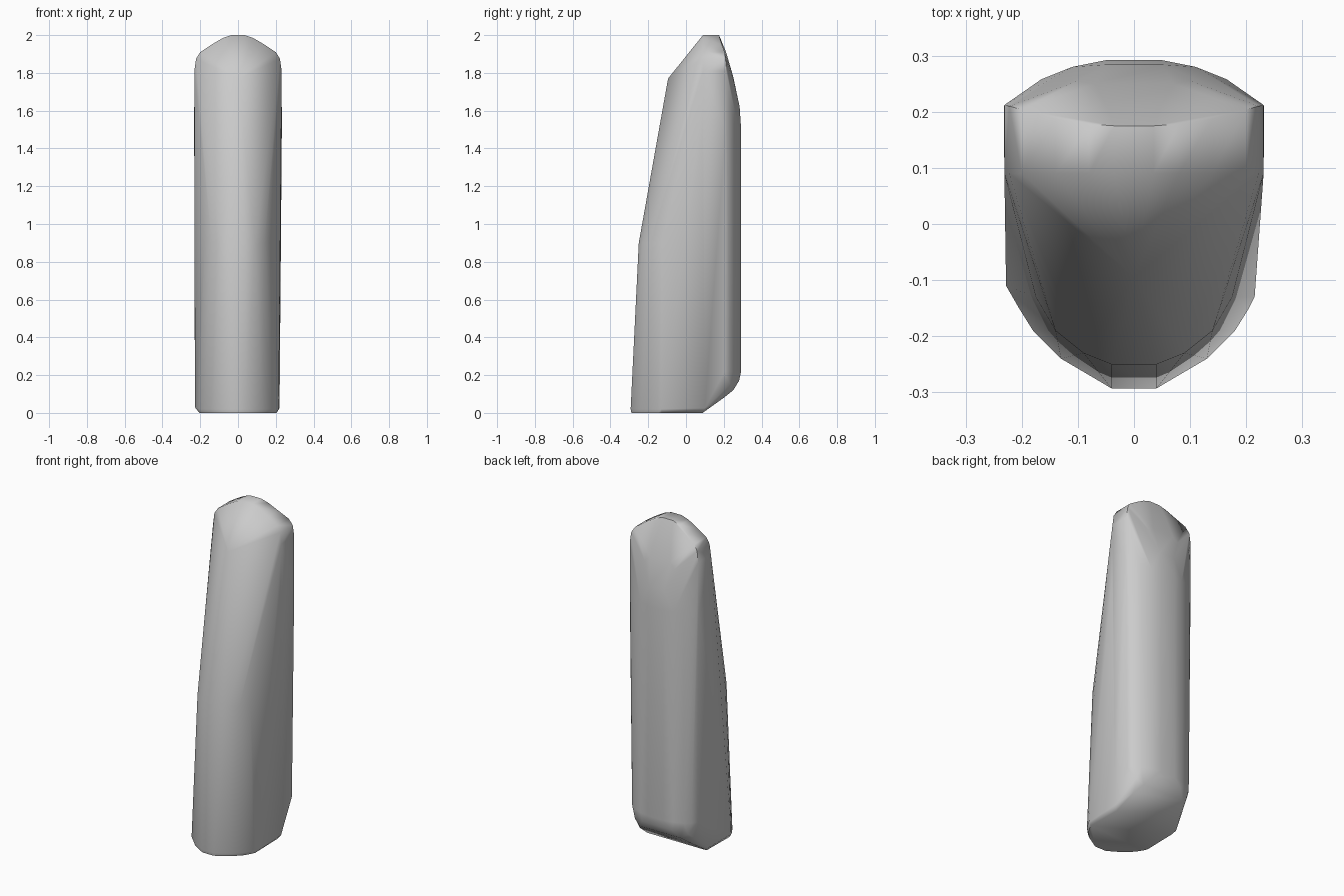
import bpy, bmesh, math

cube = bpy.data.objects.get("Cube")
if cube:
    bpy.data.objects.remove(cube, do_unlink=True)

grey = bpy.data.materials.new("plain grey")
grey.use_nodes = True
grey.diffuse_color = (0.6, 0.6, 0.6, 1)
grey.node_tree.nodes["Principled BSDF"].inputs["Base Color"].default_value = (0.6, 0.6, 0.6, 1)

# Half outlines of the block
back_curve = [(0.05, 0.292), (0.11, 0.28), (0.165, 0.258), (0.2, 0.232)]
front_curve = [(0.04, -0.25), (0.09, -0.23), (0.14, -0.19), (0.175, -0.13)]
foot_curve = [(0.04, -0.293), (0.13, -0.24), (0.18, -0.19), (0.205, -0.15), (0.215, -0.13)]
crown = [(0.035, 2.0, 0.175), (0.08, 1.985, 0.178), (0.14, 1.95, 0.188),
         (0.2, 1.91, 0.204), (0.222, 1.875, 0.21), (0.231, 1.81, 0.212)]

half = []
# Domed crown: front rim and back rim
for x, z, y in crown:
    half += [(x, 0.09, z), (x, y, z)]
# Rounded back, bulging gradually below the crown
half += [(x, y, 1.5) for x, y in back_curve]
half += [(x, y, 0.22) for x, y in back_curve]
half += [(0.05, 0.284, 1.62), (0.1, 0.255, 1.75), (0.07, 0.25, 1.78), (0.05, 0.212, 1.91)]
# Straight sides
half += [(0.232, 0.21, 1.5), (0.231, 0.09, 1.5), (0.22, 0.205, 0.22)]
# Rounded front at the bend
half += [(x, y, 0.9) for x, y in front_curve]
# Foot with a thin bevelled edge
half += [(x, y, 0.02) for x, y in foot_curve] + [(0.22, 0.1, 0.025)]
half += [(x * 0.95, y * 0.985, 0) for x, y in foot_curve] + [(0.2, 0.088, 0)]
# Rounded heel
half += [(0.1, 0.281, 0.17), (0.18, 0.235, 0.15), (0.14, 0.25, 0.12), (0.17, 0.2, 0.08)]

points = [(s * x, y, z) for x, y, z in half for s in (1, -1)]
points += [(0, -0.095, 1.77), (-0.228, -0.11, 0.03)]

# Wrap the outlines into one solid
bm = bmesh.new()
for p in points:
    bm.verts.new(p)
hull = bmesh.ops.convex_hull(bm, input=bm.verts[:])
loose = [v for v in bm.verts if not v.link_faces]
bmesh.ops.delete(bm, geom=loose, context='VERTS')
bmesh.ops.dissolve_limit(bm, angle_limit=math.radians(0.5), verts=bm.verts[:], edges=bm.edges[:])
bmesh.ops.recalc_face_normals(bm, faces=bm.faces[:])
mesh = bpy.data.meshes.new("body")
bm.to_mesh(mesh)
bm.free()
mesh.materials.append(grey)
body = bpy.data.objects.new("body", mesh)
bpy.context.collection.objects.link(body)

bpy.ops.object.select_all(action='DESELECT')
body.select_set(True)
bpy.context.view_layer.objects.active = body
bpy.ops.object.shade_smooth_by_angle(angle=math.radians(60))
